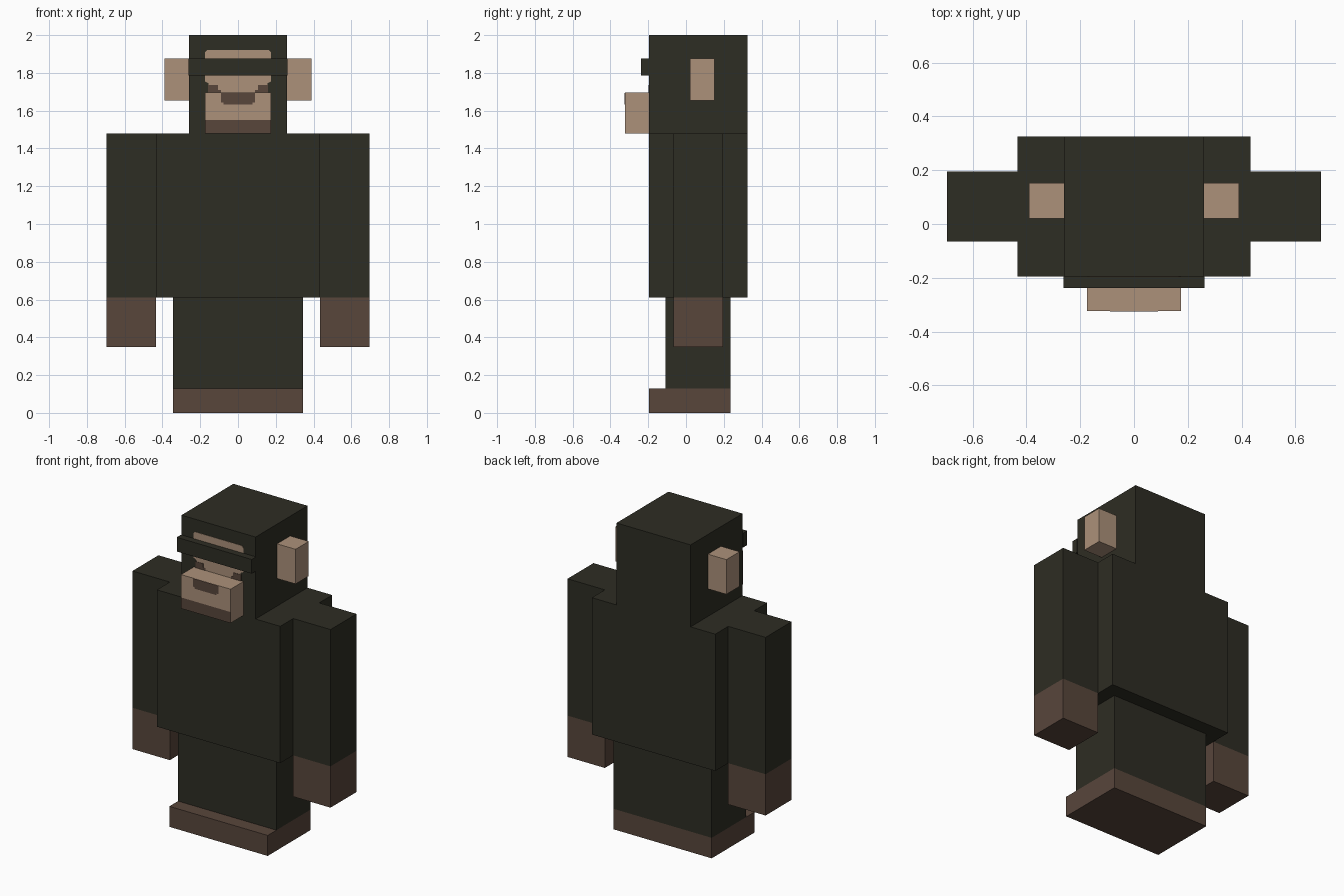
import bpy
import bmesh
from mathutils import Vector

old = bpy.data.objects.get("Cube")
if old:
    bpy.data.objects.remove(old, do_unlink=True)


def make_material(name, rgb):
    mat = bpy.data.materials.new(name)
    mat.use_nodes = True
    colour = (*rgb, 1.0)
    mat.diffuse_color = colour
    bsdf = mat.node_tree.nodes["Principled BSDF"]
    bsdf.inputs["Base Color"].default_value = colour
    bsdf.inputs["Roughness"].default_value = 0.9
    return mat


FUR = make_material("dark fur", (0.027, 0.026, 0.017))
TAN = make_material("tan skin", (0.413, 0.283, 0.195))
BROWN = make_material("brown skin", (0.098, 0.061, 0.044))


def finish(name, bm, mats):
    bmesh.ops.recalc_face_normals(bm, faces=bm.faces)
    mesh = bpy.data.meshes.new(name)
    bm.to_mesh(mesh)
    bm.free()
    for mat in mats:
        mesh.materials.append(mat)
    obj = bpy.data.objects.new(name, mesh)
    bpy.context.collection.objects.link(obj)
    return obj


def box(name, x, y, z, mat, cut=None, lower=None, front_only=False):
    """Box from ranges; faces below the cut height take the lower colour."""
    bm = bmesh.new()
    bmesh.ops.create_cube(bm, size=1)
    for v in bm.verts:
        v.co = Vector([lo + (hi - lo) * (c + 0.5)
                       for c, (lo, hi) in zip(v.co, (x, y, z))])
    if cut:
        bmesh.ops.bisect_plane(bm, geom=bm.verts[:] + bm.edges[:] + bm.faces[:],
                               plane_co=(0, 0, cut), plane_no=(0, 0, 1))
        bm.normal_update()
        for f in bm.faces:
            below = f.calc_center_median().z < cut
            f.material_index = int(below and (not front_only or f.normal.y < -0.5))
    return finish(name, bm, [mat, lower] if lower else [mat])


def plate(name, outline, front, mat, thick=0.004):
    """Thin painted shape in the x-z plane, facing the front."""
    bm = bmesh.new()
    face = bm.faces.new([bm.verts.new((x, front, z)) for x, z in outline])
    moved = bmesh.ops.extrude_face_region(bm, geom=[face])["geom"]
    for v in moved:
        if isinstance(v, bmesh.types.BMVert):
            v.co.y += thick
    return finish(name, bm, [mat])


def mirrored(half):
    return half + [(-x, z) for x, z in reversed(half)]


# Body, legs and feet
box("torso", (-0.433, 0.433), (-0.195, 0.325), (0.612, 1.48), FUR)
box("legs", (-0.345, 0.345), (-0.108, 0.235), (0.13, 0.612), FUR)
box("feet", (-0.345, 0.345), (-0.195, 0.235), (0, 0.13), BROWN)

# Head, brow and muzzle
box("head", (-0.26, 0.26), (-0.195, 0.325), (1.48, 2.0), FUR)
box("brow", (-0.263, 0.263), (-0.238, -0.195), (1.785, 1.875), FUR)
box("muzzle", (-0.174, 0.174), (-0.323, -0.195), (1.48, 1.695), TAN,
    cut=1.55, lower=BROWN, front_only=True)

# Painted face: skin patch, nose and eyes
plate("face_patch", mirrored([(0.155, 1.6), (0.155, 1.745), (0.175, 1.755),
                              (0.175, 1.91), (0.165, 1.92)]), -0.197, TAN)
plate("nose", mirrored([(0.076, 1.632), (0.076, 1.642), (0.09, 1.642),
                        (0.09, 1.694)]), -0.325, BROWN)

# Paired parts
for side, s in (("left", 1), ("right", -1)):
    def span(a, b):
        return tuple(sorted((s * a, s * b)))
    box(side + "_ear", span(0.26, 0.39), (0.02, 0.152), (1.655, 1.875), TAN)
    box(side + "_arm", span(0.433, 0.695), (-0.065, 0.195), (0.35, 1.48), FUR,
        cut=0.612, lower=BROWN)
    eye = [(0.09, 1.68), (0.16, 1.68), (0.16, 1.735), (0.105, 1.735),
           (0.105, 1.71), (0.09, 1.71)]
    plate(side + "_eye", [(s * x, z) for x, z in eye], -0.199, BROWN)
